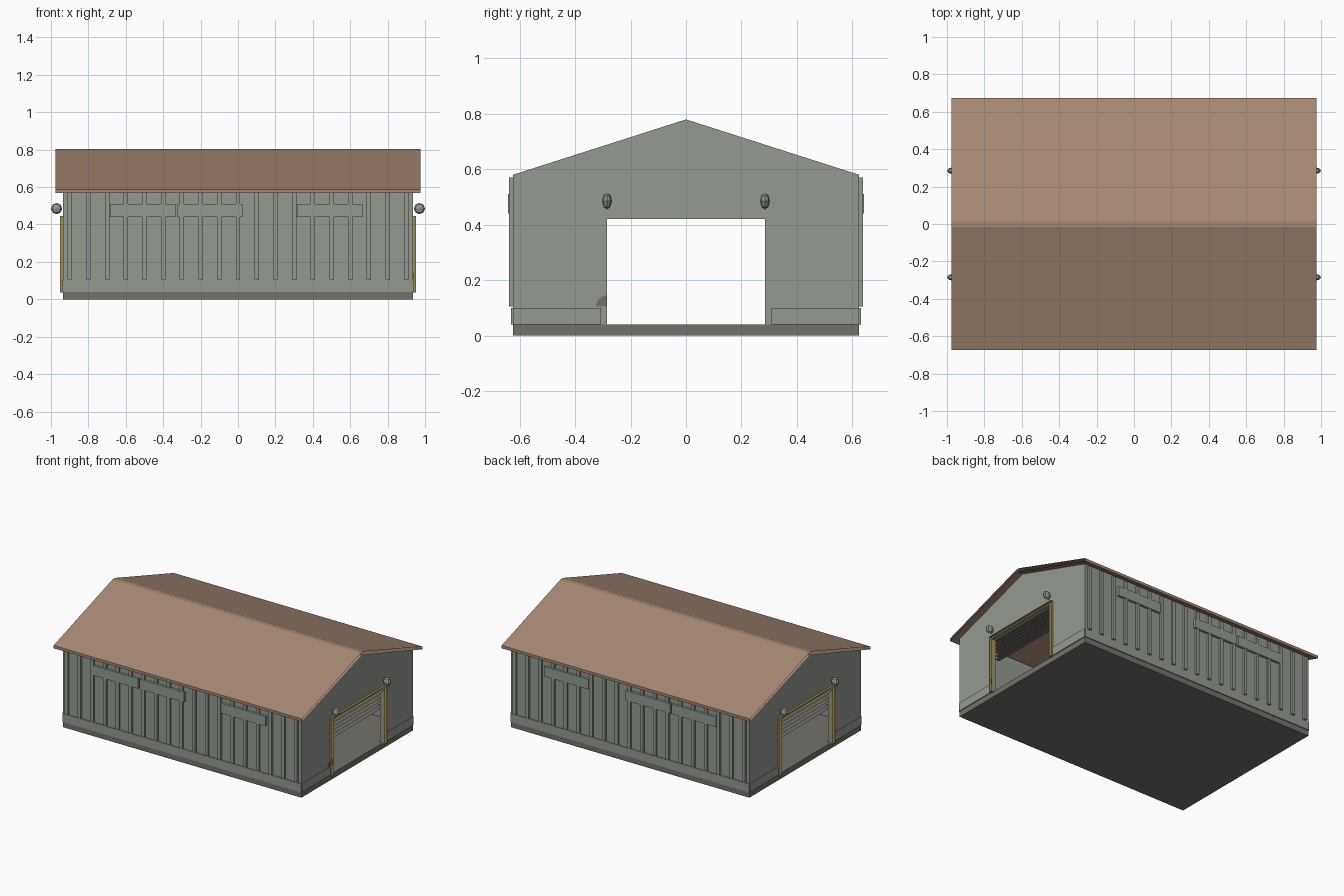
import bpy, bmesh, math
from mathutils import Vector

cube = bpy.data.objects.get("Cube")
if cube:
    bpy.data.objects.remove(cube, do_unlink=True)


def material(name, rgb):
    lin = [((c / 255 + 0.055) / 1.055) ** 2.4 for c in rgb] + [1.0]
    m = bpy.data.materials.new(name)
    m.use_nodes = True
    m.diffuse_color = lin
    m.node_tree.nodes["Principled BSDF"].inputs["Base Color"].default_value = lin
    return m


SIDING = material("grey_green_siding", (148, 154, 145))
ROOF = material("brown_roof", (165, 136, 117))
STONE = material("dark_concrete", (114, 113, 107))
TIMBER = material("ochre_timber", (160, 145, 88))


def finish(name, bm, mat):
    bmesh.ops.recalc_face_normals(bm, faces=bm.faces)
    mesh = bpy.data.meshes.new(name)
    bm.to_mesh(mesh)
    bm.free()
    mesh.materials.append(mat)
    ob = bpy.data.objects.new(name, mesh)
    bpy.context.collection.objects.link(ob)
    return ob


def drop_ends(bm):
    """Leave a part open along x."""
    bmesh.ops.recalc_face_normals(bm, faces=bm.faces)
    bm.normal_update()
    ends = [f for f in bm.faces if abs(f.normal.x) > 0.99]
    bmesh.ops.delete(bm, geom=ends, context='FACES')


def add_box(bm, x0, x1, y0, y1, z0, z1):
    made = bmesh.ops.create_cube(bm, size=1)
    for v in made["verts"]:
        v.co = Vector((x0 + (v.co.x + .5) * (x1 - x0),
                       y0 + (v.co.y + .5) * (y1 - y0),
                       z0 + (v.co.z + .5) * (z1 - z0)))


def box(name, mat, *bounds):
    bm = bmesh.new()
    add_box(bm, *bounds)
    return finish(name, bm, mat)


def extrude_profile(name, mat, points, x0, x1, open_ends=False):
    """Extrude a closed (y, z) outline along x."""
    bm = bmesh.new()
    face = bm.faces.new([bm.verts.new((x0, y, z)) for y, z in points])
    made = bmesh.ops.extrude_face_region(bm, geom=[face])
    moved = [g for g in made["geom"] if isinstance(g, bmesh.types.BMVert)]
    bmesh.ops.translate(bm, verts=moved, vec=(x1 - x0, 0, 0))
    if open_ends:
        drop_ends(bm)
    return finish(name, bm, mat)


def mirrored(half):
    return half + [(-y, z) for y, z in reversed(half) if y != 0]


HX, HY = 0.935, 0.625      # outer half sizes of the walls
DOOR, LINTEL = 0.285, 0.42
FLOOR, SKIRT, EAVE, RIDGE = 0.04, 0.1, 0.58, 0.78

# Floor slab
box("floor_slab", STONE, -HX, HX, -HY, HY, 0, FLOOR)

# Gabled end walls with door openings
gable = mirrored([(DOOR, LINTEL), (DOOR, FLOOR), (HY, FLOOR), (HY, EAVE), (0, RIDGE)])
for side, s in (("left", 1), ("right", -1)):
    extrude_profile(side + "_end_wall", SIDING, gable, s * (HX - .02), s * HX)

# Long walls, base boards, battens and high window covers
for side, s in (("front", -1), ("back", 1)):
    def outward(bm, x0, x1, depth, z0, z1):
        add_box(bm, x0, x1, *sorted((s * HY, s * (HY + depth))), z0, z1)

    box(side + "_wall", SIDING, -HX + .02, HX - .02,
        *sorted((s * (HY - .02), s * HY)), FLOOR, EAVE)

    bm = bmesh.new()
    outward(bm, -HX, HX, .006, FLOOR, SKIRT)
    finish(side + "_base_board", bm, SIDING)

    bm = bmesh.new()
    for i in range(-9, 10):
        outward(bm, i * .1 - .012, i * .1 + .012, .014, SKIRT + .005, EAVE - .01)
    finish(side + "_battens", bm, SIDING)

    bm = bmesh.new()
    for x in (-.51, -.15, .49):
        outward(bm, x - .175, x + .175, .017, .44, .51)
    finish(side + "_window_covers", bm, SIDING)

# Roof: double-skinned sheet, open at the gable ends
outer = [(.673, .567), (.673, .587), (.015, .803)]
extrude_profile("roof", ROOF, mirrored([(0, RIDGE + .002)] + outer)
                , -.975, .975, open_ends=True)

# Door surrounds, raised shutters, lamps and base boards on both ends
for side, s in (("left", 1), ("right", -1)):
    face, proud = s * HX, s * (HX + .018)
    xs = sorted((s * (HX - .02), proud))

    bm = bmesh.new()
    for y in (-1, 1):
        add_box(bm, *xs, *sorted((y * DOOR, y * (DOOR + .022))), FLOOR - .005, LINTEL + .025)
    add_box(bm, *xs, -DOOR, DOOR, LINTEL, LINTEL + .025)
    drop_ends(bm)
    finish(side + "_door_frame", bm, TIMBER)

    bm = bmesh.new()
    for i in range(6):
        z = LINTEL - .012 - i * .026
        add_box(bm, *sorted((s * (HX - .045), s * (HX - .015))), -DOOR, DOOR, z, z + .004)
    drop_ends(bm)
    finish(side + "_shutter_slats", bm, STONE)

    bm = bmesh.new()
    for y in (-1, 1):
        add_box(bm, *sorted((face, s * (HX + .006))),
                *sorted((y * (DOOR + .022), y * HY)), FLOOR, SKIRT)
    finish(side + "_end_base_boards", bm, SIDING)

    bm = bmesh.new()
    for y in (-DOOR, DOOR):
        lamp = bmesh.ops.create_uvsphere(bm, u_segments=8, v_segments=4, radius=.03)
        for v in lamp["verts"]:
            v.co.y *= .6
            v.co += Vector((s * .97, y, .485))
    finish(side + "_lamps", bm, SIDING)

# Rounded guard beside the left doorway
arc = [(-DOOR - .04 * math.sin(a), .105 + .04 * math.cos(a))
       for a in (i * math.pi / 12 for i in range(7))]
extrude_profile("door_guard", STONE, [(-DOOR, .105)] + arc, HX, HX + .004)
